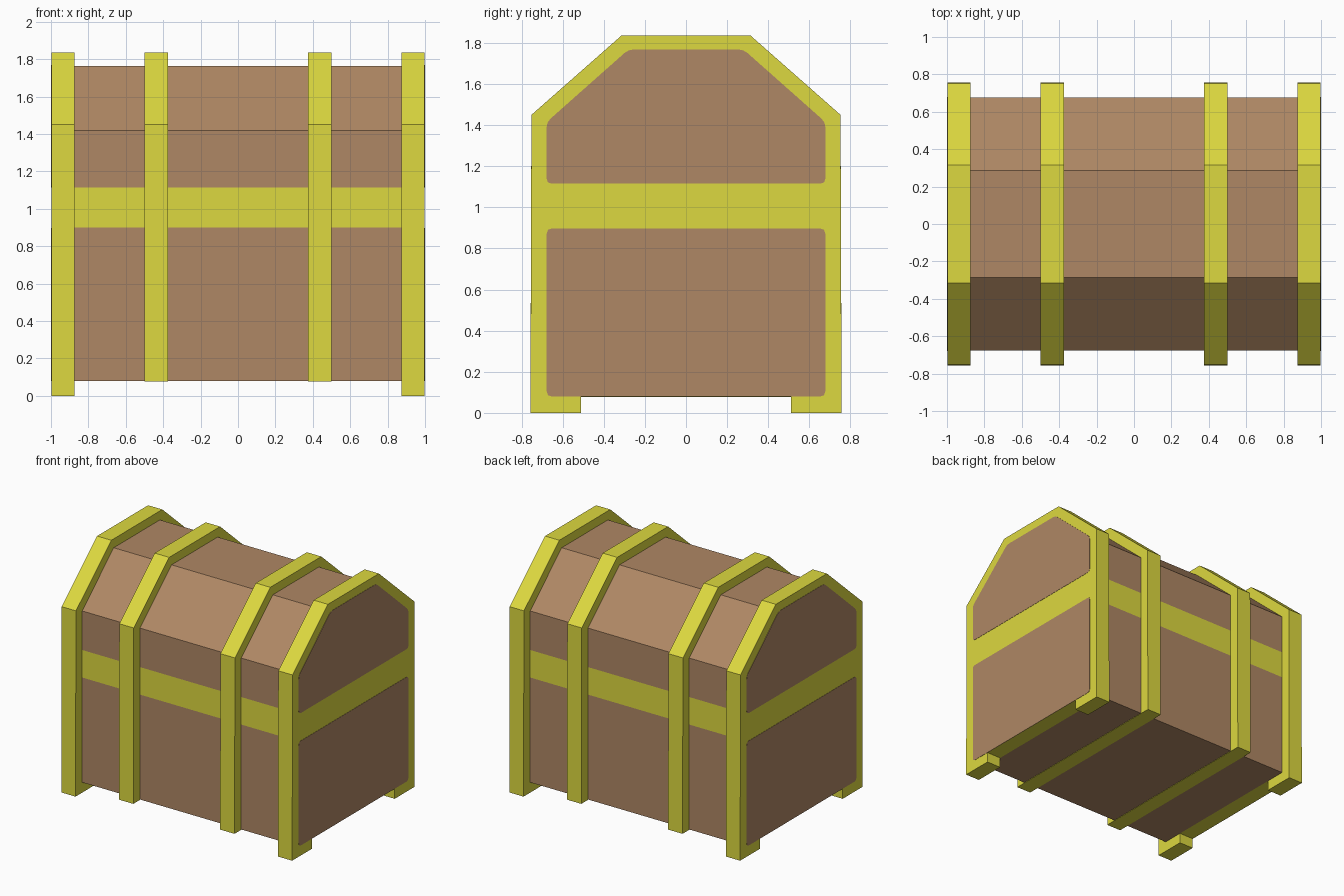
import bpy, bmesh
from mathutils import Vector

if "Cube" in bpy.data.objects:
    bpy.data.objects.remove(bpy.data.objects["Cube"])


def material(name, col):
    m = bpy.data.materials.new(name)
    m.diffuse_color = (*col, 1)
    m.use_nodes = True
    m.node_tree.nodes["Principled BSDF"].inputs["Base Color"].default_value = m.diffuse_color
    return m


YELLOW = material("yellow trim", (0.72, 0.69, 0.05))
BROWN = material("brown wood", (0.43, 0.245, 0.128))


def mirrored(half):
    """Close a right-half outline (bottom to top) into a symmetric one."""
    return half + [(-y, z) for y, z in reversed(half)]


def extrude(name, outline, x0, x1, mats, rule=None, cuts=()):
    """Extrude a (y, z) outline along x, with optional horizontal cuts."""
    bm = bmesh.new()
    face = bm.faces.new([bm.verts.new((x0, y, z)) for y, z in outline])
    ext = bmesh.ops.extrude_face_region(bm, geom=[face])
    moved = [v for v in ext["geom"] if isinstance(v, bmesh.types.BMVert)]
    bmesh.ops.translate(bm, verts=moved, vec=(x1 - x0, 0, 0))
    for z in cuts:
        geom = bm.verts[:] + bm.edges[:] + bm.faces[:]
        bmesh.ops.bisect_plane(bm, geom=geom, plane_co=(0, 0, z), plane_no=(0, 0, 1))
    bmesh.ops.recalc_face_normals(bm, faces=bm.faces[:])
    if rule:
        for f in bm.faces:
            f.material_index = rule(f)
    me = bpy.data.meshes.new(name)
    bm.to_mesh(me)
    bm.free()
    for m in mats:
        me.materials.append(m)
    ob = bpy.data.objects.new(name, me)
    bpy.context.collection.objects.link(ob)
    return ob


def clipped(pts, d=0.025):
    """Soften every corner of an outline with three points."""
    out = []
    for i, p in enumerate(pts):
        p, a, b = Vector(p), Vector(pts[i - 1]), Vector(pts[(i + 1) % len(pts)])
        s = p + (a - p).normalized() * d
        e = p + (b - p).normalized() * d
        out += [s, (s + e) * 0.25 + p * 0.5, e]
    return [tuple(v) for v in out]


# wooden body with a yellow stripe on front and back
body = mirrored([(0.675, 0.08), (0.675, 1.42), (0.285, 1.765)])
extrude("wooden_body", body, -0.875, 0.875, [BROWN, YELLOW],
        lambda f: int(abs(f.normal.y) > 0.9 and 0.9 < f.calc_center_median().z < 1.115),
        cuts=(0.9, 1.115))

# middle straps wrapping the body
arch = [(0.752, 1.45), (0.315, 1.835)]
strap = mirrored([(0.757, 0.077)] + arch)
for name, x in (("left_strap", -0.5), ("right_strap", 0.375)):
    extrude(name, strap, x, x + 0.125, [YELLOW])

# end frames with feet, and wooden panels set on their outer faces
end = mirrored([(0.51, 0.08), (0.51, 0), (0.757, 0)] + arch)
lower = clipped(mirrored([(0.678, 0.08), (0.678, 0.897)]))
upper = clipped(mirrored([(0.678, 1.115), (0.678, 1.415), (0.28, 1.768)]))
for side, s in (("left", -1), ("right", 1)):
    extrude(side + "_end_frame", end, s * 0.875, s * 0.998, [YELLOW])
    extrude(side + "_lower_panel", lower, s * 0.997, s * 1.0, [BROWN])
    extrude(side + "_upper_panel", upper, s * 0.997, s * 1.0, [BROWN])
